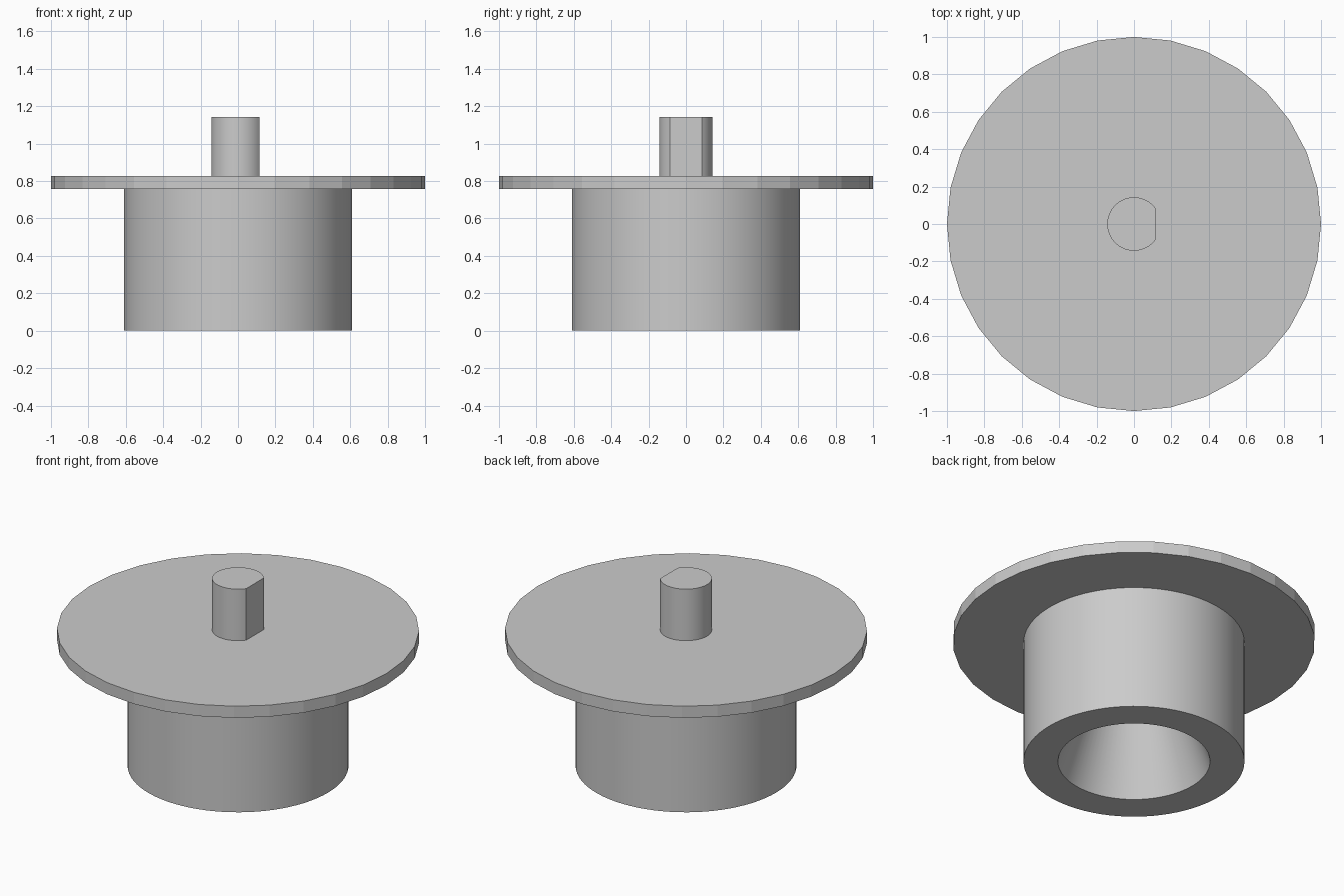
import bpy, bmesh
from math import cos, sin, pi, acos

cube = bpy.data.objects.get("Cube")
if cube:
    bpy.data.objects.remove(cube, do_unlink=True)

grey = bpy.data.materials.new("light grey")
grey.use_nodes = True
colour = (0.6, 0.6, 0.6, 1)
grey.diffuse_color = colour
grey.node_tree.nodes["Principled BSDF"].inputs["Base Color"].default_value = colour

FLANGE_BOTTOM, FLANGE_TOP, SHAFT_TOP = 0.757, 0.828, 1.142


def arc(radius, count, start=0.0, end=2 * pi, closed=True):
    """Points on a circle, or on an open arc with both ends included."""
    steps = count if closed else count - 1
    return [(radius * cos(start + (end - start) * i / steps),
             radius * sin(start + (end - start) * i / steps)) for i in range(count)]


def loft(name, sections, smooth=True):
    """Join matching outlines, each given with its height, and cap both ends."""
    bm = bmesh.new()
    rings = [[bm.verts.new((x, y, z)) for x, y in outline] for outline, z in sections]
    for low, high in zip(rings, rings[1:]):
        for i in range(len(low)):
            j = (i + 1) % len(low)
            bm.faces.new((low[i], low[j], high[j], high[i]))
    bm.faces.new(rings[0])
    bm.faces.new(rings[-1])
    bmesh.ops.recalc_face_normals(bm, faces=bm.faces)
    mesh = bpy.data.meshes.new(name)
    bm.to_mesh(mesh)
    bm.free()
    mesh.materials.append(grey)
    obj = bpy.data.objects.new(name, mesh)
    bpy.context.collection.objects.link(obj)
    if smooth:
        bpy.ops.object.select_all(action="DESELECT")
        obj.select_set(True)
        bpy.context.view_layer.objects.active = obj
        bpy.ops.object.shade_smooth_by_angle(angle=pi / 6)
    return obj


# Wide thin flange with visible facets
loft("flange", [(arc(1.0, 32), FLANGE_BOTTOM), (arc(1.0, 32), FLANGE_TOP)], smooth=False)

# Hub: outer wall, flat lower rim and tapered bore closed at its inner end
SIDES = 80
loft("hub", [(arc(0.61, SIDES), FLANGE_BOTTOM),
             (arc(0.61, SIDES), 0),
             (arc(0.42, SIDES), 0),
             (arc(0.16, SIDES), FLANGE_BOTTOM - 0.005)])

# D-shaped shaft with its flat towards +x
RADIUS, FLAT_X = 0.143, 0.115
half = acos(FLAT_X / RADIUS)
d_outline = arc(RADIUS, 48, half, 2 * pi - half, closed=False)
loft("shaft", [(d_outline, FLANGE_TOP - 0.01), (d_outline, SHAFT_TOP)])
